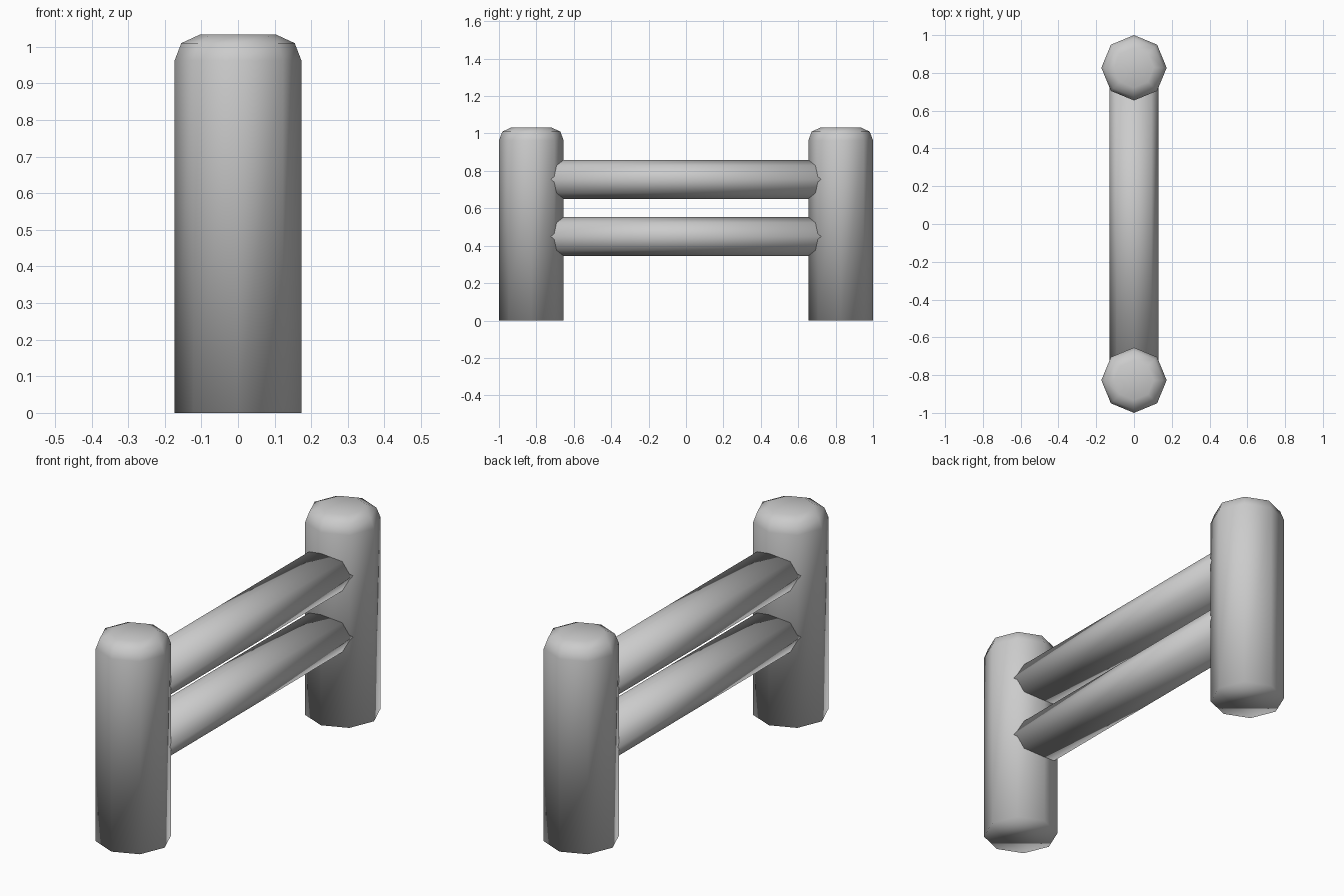
import bpy, bmesh
from math import cos, sin, tau

if "Cube" in bpy.data.objects:
    bpy.data.objects.remove(bpy.data.objects["Cube"])

SIDES = 8


def loft(name, rings):
    """Skin a list of 8-point rings and close both ends."""
    bm = bmesh.new()
    loops = [[bm.verts.new(p) for p in ring] for ring in rings]
    for a, b in zip(loops, loops[1:]):
        for i in range(SIDES):
            j = (i + 1) % SIDES
            bm.faces.new((a[i], a[j], b[j], b[i]))
    bm.faces.new(loops[0][::-1])
    bm.faces.new(loops[-1])
    bmesh.ops.recalc_face_normals(bm, faces=bm.faces[:])
    for f in bm.faces:
        f.smooth = True
    mesh = bpy.data.meshes.new(name)
    bm.to_mesh(mesh)
    bm.free()
    obj = bpy.data.objects.new(name, mesh)
    bpy.context.collection.objects.link(obj)
    return obj


angles = [tau * i / SIDES for i in range(SIDES)]

# Upright posts with a rounded top: (radius, height)
POST_Y = 0.827
profile = [(0.173, 0), (0.173, 0.963), (0.155, 1.01), (0.105, 1.033)]
for name, y in (("front_post", -POST_Y), ("back_post", POST_Y)):
    loft(name, [[(r * cos(a), y + r * sin(a), z) for a in angles]
                for r, z in profile])

# Horizontal rails, slightly wider than tall, ending inside the posts
for name, z in (("lower_rail", 0.449), ("upper_rail", 0.755)):
    loft(name, [[(0.13 * cos(a), y, z + 0.104 * sin(a)) for a in angles]
                for y in (-0.78, 0.78)])
